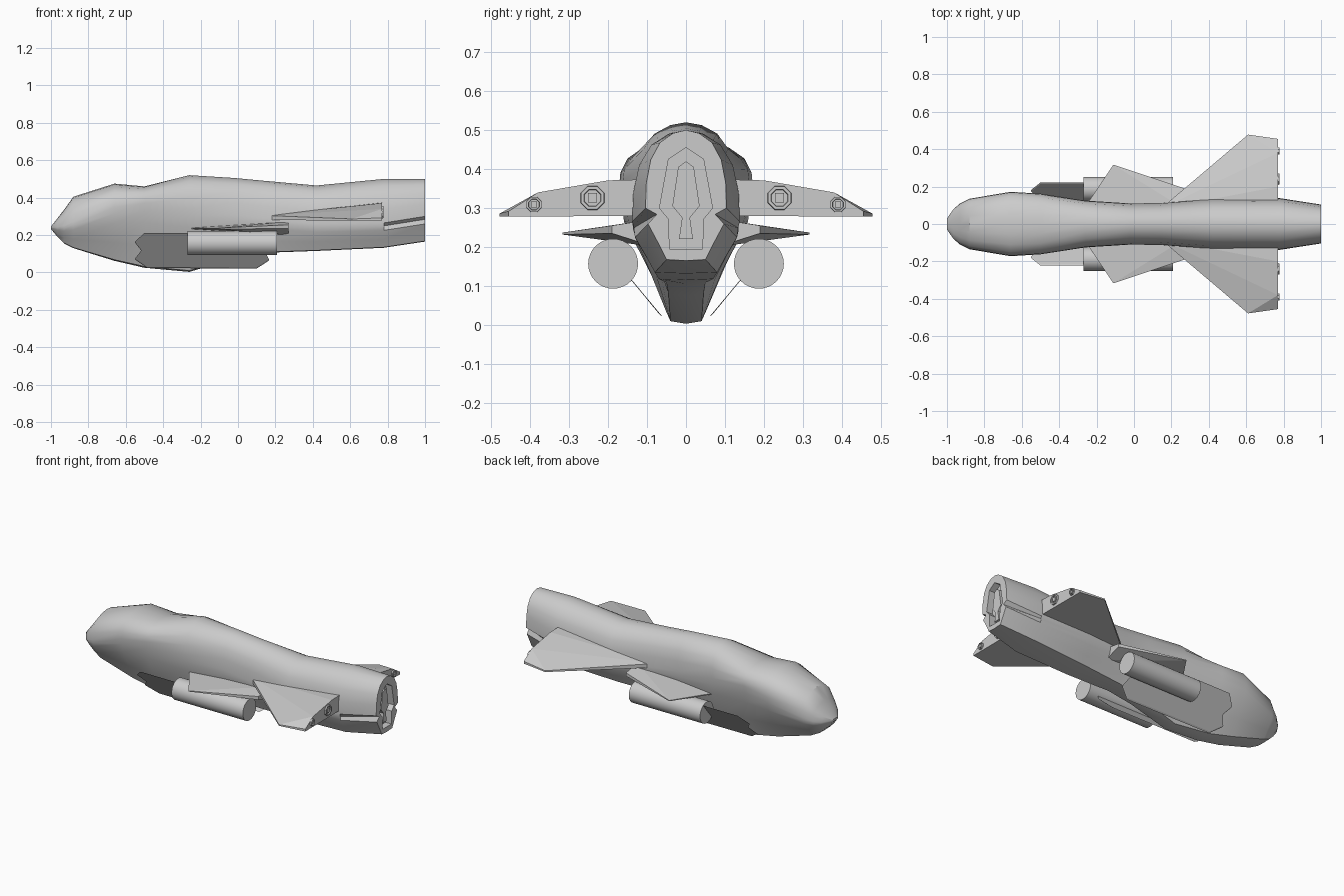
import bpy, bmesh, math

if "Cube" in bpy.data.objects:
    bpy.data.objects.remove(bpy.data.objects["Cube"])

hull_grey = bpy.data.materials.new("hull grey")
hull_grey.diffuse_color = (0.6, 0.6, 0.6, 1)
hull_grey.use_nodes = True
hull_grey.node_tree.nodes["Principled BSDF"].inputs["Base Color"].default_value = hull_grey.diffuse_color


def finish(bm, name, angle=None):
    bmesh.ops.recalc_face_normals(bm, faces=bm.faces)
    me = bpy.data.meshes.new(name)
    bm.to_mesh(me)
    bm.free()
    ob = bpy.data.objects.new(name, me)
    bpy.context.collection.objects.link(ob)
    me.materials.append(hull_grey)
    if angle:
        bpy.ops.object.select_all(action='DESELECT')
        ob.select_set(True)
        bpy.context.view_layer.objects.active = ob
        bpy.ops.object.shade_smooth_by_angle(angle=math.radians(angle))
    return ob


def loft(name, rings, angle=None):
    """Skin closed rings of equal length and cap both ends."""
    bm = bmesh.new()
    vs = [[bm.verts.new(p) for p in r] for r in rings]
    n = len(vs[0])
    for a, b in zip(vs, vs[1:]):
        for i in range(n):
            bm.faces.new((a[i], a[(i + 1) % n], b[(i + 1) % n], b[i]))
    bm.faces.new(vs[0])
    bm.faces.new(vs[-1])
    return finish(bm, name, angle)


def solid(name, pts):
    """Convex solid around a few corner points."""
    bm = bmesh.new()
    vs = [bm.verts.new(p) for p in pts]
    bmesh.ops.convex_hull(bm, input=vs)
    bmesh.ops.dissolve_limit(bm, angle_limit=0.02, verts=bm.verts, edges=bm.edges)
    return finish(bm, name)


def mirrored(half):
    return half + [(-y, z) for y, z in reversed(half) if y > 0]


def circle(x, y, z, r, n, turn=0.0):
    return [(x, y + r * math.cos(2 * math.pi * i / n + turn),
             z + r * math.sin(2 * math.pi * i / n + turn)) for i in range(n)]


# Fuselage stations: x, top, widest height, bottom, half width, belly half width, pinch
stations = [
    (-1.0, .246, .240, .232, .03, .02, 1),
    (-.965, .290, .242, .190, .08, .04, 1),
    (-.93, .335, .250, .155, .11, .05, 1),
    (-.88, .405, .270, .130, .135, .06, 1),
    (-.66, .475, .350, .062, .172, .06, .97),
    (-.50, .460, .370, .025, .162, .05, .95),
    (-.26, .520, .340, .003, .125, .04, .98),
    (-.02, .505, .310, .075, .110, .045, 1),
    (.14, .490, .290, .105, .112, .05, 1),
    (.42, .465, .260, .115, .135, .07, 1),
    (.78, .500, .265, .132, .138, .08, .97),
    (1.0, .500, .300, .165, .104, .05, .72),
]


def section(x, zt, zw, zb, w, wb, pinch):
    h, d = zt - zw, zw - zb
    half = [(0, zt), (.32 * w, zt - .04 * h), (.64 * w, zt - .16 * h),
            (.87 * w, zt - .38 * h), (.98 * w, zt - .68 * h), (w, zw),
            (pinch * w, zw - .12 * d),
            (w + .12 * (wb - w), zw - .3 * d),
            (w + .6 * (wb - w), zw - .66 * d),
            (wb, zb + .02 * d), (0, zb)]
    return [(x, y, z) for y, z in mirrored(half)]


fuselage = loft("fuselage", [section(*s) for s in stations], 35)

# Engine recess cut in the tail, with a raised core inside it
outer = mirrored([(0, .455), (.045, .425), (.068, .30), (.045, .272), (.042, .195)])
inner = mirrored([(0, .42), (.02, .405), (.035, .305), (.010, .275), (.018, .22)])
cutter = loft("engine_recess_cutter", [[(x, y, z) for y, z in outer] for x in (.96, 1.05)])
cutter.hide_render = True
cutter.hide_viewport = True
cut = fuselage.modifiers.new("engine recess", 'BOOLEAN')
cut.operation = 'DIFFERENCE'
cut.solver = 'EXACT'
cut.object = cutter
loft("engine_core", [[(x, y, z) for y, z in inner] for x in (.95, .985)])

for s, side in ((1, "left"), (-1, "right")):
    # Main wing: thin leading edge, deep trailing edge
    solid("wing_" + side, [(x, s * y, z) for x, y, z in [
        (.14, .08, .28), (.14, .08, .305), (.61, .478, .278), (.61, .478, .286),
        (.77, .08, .28), (.77, .08, .374), (.77, .20, .371), (.77, .38, .34),
        (.77, .455, .292), (.77, .455, .278)]])
    # Small forward wing
    solid("forward_wing_" + side, [(x, s * y, z) for x, y, z in [
        (-.27, .08, .232), (-.27, .08, .238), (-.11, .317, .232), (-.11, .317, .237),
        (.27, .19, .235), (.27, .19, .255), (.27, .08, .20), (.27, .08, .272)]])
    # Underslung pod
    loft("pod_" + side, [circle(x, s * .187, .157, .064, 32) for x in (-.27, .208)], 40)
    # Slanted plate carrying the pod
    plate = [(-.50, .212), (-.27, .212), (-.20, .16), (.14, .12), (.165, .07), (.10, .027),
             (-.485, .03), (-.55, .075), (-.515, .12), (-.55, .165)]
    loft("pod_plate_" + side, [[(x, s * (.068 + (z - .027) * .83 + o), z + o * .8)
                                for x, z in plate] for o in (0, -.008)])
    # Wing thrusters: octagonal ring with a block inside
    for name, y, z, r in (("inner", .24, .326, .034), ("outer", .39, .309, .022)):
        t = math.pi / 8
        loft(f"{name}_thruster_ring_{side}", [
            circle(.765, s * y, z, r, 8, t), circle(.778, s * y, z, r * .93, 8, t),
            circle(.778, s * y, z, r * .7, 8, t), circle(.771, s * y, z, r * .65, 8, t)])
        loft(f"{name}_thruster_core_{side}", [
            circle(x, s * y, z, r * .5, 4, math.pi / 4) for x in (.765, .777)])
